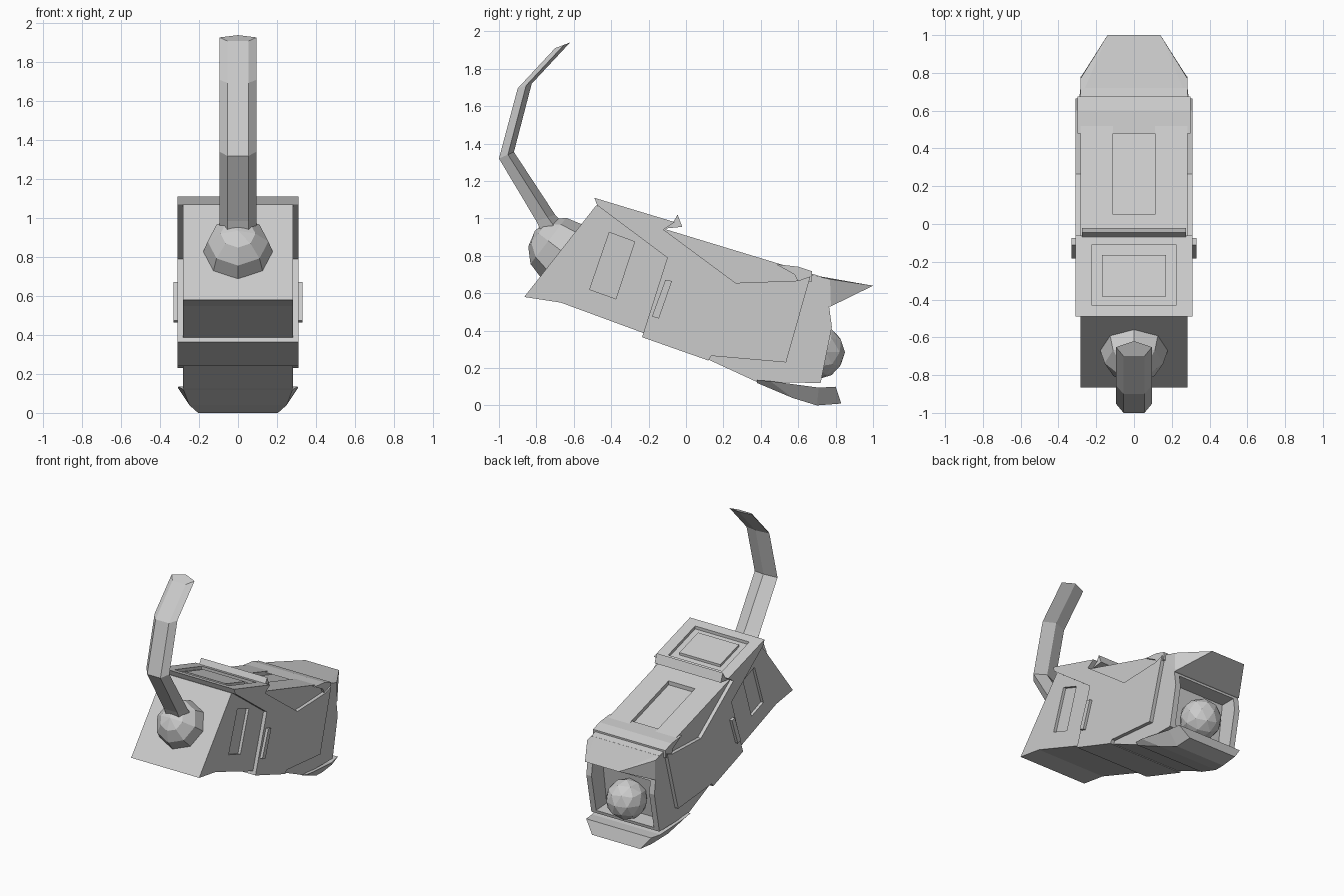
import bpy, bmesh
from mathutils import Vector

if "Cube" in bpy.data.objects:
    bpy.data.objects.remove(bpy.data.objects["Cube"])


def make(name, bm):
    bmesh.ops.recalc_face_normals(bm, faces=bm.faces)
    me = bpy.data.meshes.new(name)
    bm.to_mesh(me)
    bm.free()
    ob = bpy.data.objects.new(name, me)
    bpy.context.collection.objects.link(ob)
    return ob


def prism(name, profile, x0, x1):
    """Side profile of (y, z) points extruded from x0 to x1."""
    bm = bmesh.new()
    f = bm.faces.new([bm.verts.new((x0, y, z)) for y, z in profile])
    r = bmesh.ops.extrude_face_region(bm, geom=[f])
    vs = [v for v in r["geom"] if isinstance(v, bmesh.types.BMVert)]
    bmesh.ops.translate(bm, verts=vs, vec=(x1 - x0, 0, 0))
    return make(name, bm)


def loft(name, sections):
    """Closed skin through equal-length rings of points."""
    bm = bmesh.new()
    rings = [[bm.verts.new(p) for p in s] for s in sections]
    n = len(rings[0])
    for a, b in zip(rings, rings[1:]):
        for i in range(n):
            j = (i + 1) % n
            bm.faces.new((a[i], a[j], b[j], b[i]))
    bm.faces.new(rings[0])
    bm.faces.new(rings[-1])
    return make(name, bm)


def cut(ob, cutter):
    cutter.hide_render = True
    m = ob.modifiers.new("cut", "BOOLEAN")
    m.operation = "DIFFERENCE"
    m.solver = "EXACT"
    m.object = cutter
    bpy.context.view_layer.objects.active = ob
    bpy.ops.object.modifier_apply(modifier=m.name)
    bpy.data.objects.remove(cutter)


def slab(name, line, y0, y1, low, high, w):
    """Slab following a sloped top line, between two height offsets."""
    pts = [(y0, line(y0) + low), (y1, line(y1) + low),
           (y1, line(y1) + high), (y0, line(y0) + high)]
    return prism(name, pts, -w, w)


def plate_top(y):
    return 1.11 - 0.302 * (y + 0.49)


def rear_top(y):
    return 0.945 - 0.303 * (y + 0.12)


# main body core with sloped mounting face
body = prism("body_core", [(-0.865, 0.58), (-0.67, 0.55), (-0.235, 0.39), (0.12, 0.245),
                           (0.38, 0.125), (0.72, 0.12), (0.78, 0.42), (0.765, 0.53),
                           (0.72, 0.69), (0.67, 0.705), (-0.12, 0.945), (-0.48, 1.07)],
             -0.283, 0.283)
# lens socket, top channel and side panel recesses
cut(body, prism("socket_cutter", [(0.60, 0.15), (0.95, 0.13), (0.95, 0.51), (0.65, 0.51)], -0.24, 0.24))
cut(body, slab("channel_cutter", rear_top, 0.05, 0.58, -0.03, 0.1, 0.11))
panel = [(-0.41, 0.925), (-0.275, 0.875), (-0.375, 0.57), (-0.515, 0.62)]
for s in (-1, 1):
    cut(body, prism("panel_cutter", panel, s * 0.262, s * 0.4))

# outer armour shell
shell = prism("outer_shell", [(-0.475, 1.07), (-0.49, 1.11), (-0.06, 0.98), (-0.12, 0.94),
                              (0.265, 0.655), (0.60, 0.667), (0.665, 0.69), (0.535, 0.23),
                              (0.135, 0.265), (0.12, 0.24), (-0.235, 0.365), (-0.10, 0.79)],
              -0.31, 0.31)
cut(shell, slab("hatch_cutter", plate_top, -0.43, -0.11, -0.022, 0.1, 0.225))
slab("top_hatch", plate_top, -0.385, -0.165, -0.03, -0.004, 0.17)

# ridge behind the top plate, and band at the head
prism("top_ridge", [(-0.12, 0.945), (-0.065, 0.985), (-0.045, 1.02), (-0.02, 0.955)], -0.275, 0.275)
prism("head_band", [(0.48, 0.755), (0.60, 0.742), (0.675, 0.717), (0.672, 0.66), (0.60, 0.66), (0.58, 0.70)],
      -0.30, 0.30)

# raised side vents
vent = [(-0.11, 0.672), (-0.075, 0.665), (-0.145, 0.465), (-0.182, 0.475)]
for s, side in ((-1, "left"), (1, "right")):
    prism("side_vent_" + side, vent, s * 0.30, s * 0.33)

# visor above the lens
bm = bmesh.new()
for w, y, z in ((0.285, 0.66, 0.70), (0.283, 0.77, 0.675), (0.14, 1.0, 0.64),
                (0.283, 0.775, 0.53), (0.283, 0.68, 0.52)):
    for s in (-1, 1):
        bm.verts.new((s * w, y, z))
bmesh.ops.convex_hull(bm, input=bm.verts)
bmesh.ops.dissolve_limit(bm, angle_limit=0.02, verts=bm.verts, edges=bm.edges)
make("visor", bm)

# flared jaw below the lens: (top half width, y, z, bottom half width, y, z)
jaw = [(0.305, 0.38, 0.135, 0.28, 0.38, 0.12),
       (0.31, 0.45, 0.13, 0.25, 0.57, 0.04),
       (0.285, 0.71, 0.095, 0.205, 0.70, 0.0),
       (0.27, 0.80, 0.10, 0.20, 0.83, 0.01)]
loft("jaw", [[(-a, y, z), (a, y, z), (b, v, w), (-b, v, w)] for a, y, z, b, v, w in jaw])

# lens ball
bm = bmesh.new()
bmesh.ops.create_icosphere(bm, subdivisions=2, radius=0.145)
bmesh.ops.translate(bm, verts=bm.verts, vec=(0, 0.705, 0.285))
make("lens_ball", bm)

# mounting ball, axis along the front face normal
bm = bmesh.new()
bmesh.ops.create_uvsphere(bm, u_segments=8, v_segments=6, radius=0.18)
rot = Vector((0, 0, 1)).rotation_difference(Vector((0, -0.79, 0.61))).to_matrix()
bmesh.ops.rotate(bm, verts=bm.verts, cent=(0, 0, 0), matrix=rot)
bmesh.ops.translate(bm, verts=bm.verts, vec=(0, -0.665, 0.825))
make("mount_ball", bm)

# bent mounting arm: five-sided section between outer and inner path points
section = [(-0.055, 0), (0.055, 0), (0.095, 0.6), (0, 1), (-0.095, 0.6)]
path = [(-0.76, 0.90, -0.62, 0.93), (-0.80, 0.985, -0.70, 1.02), (-1.0, 1.32, -0.92, 1.355),
        (-0.90, 1.695, -0.825, 1.72), (-0.70, 1.91, -0.62, 1.94)]
loft("mount_arm", [[(x, oy + t * (iy - oy), oz + t * (iz - oz)) for x, t in section]
                   for oy, oz, iy, iz in path])
